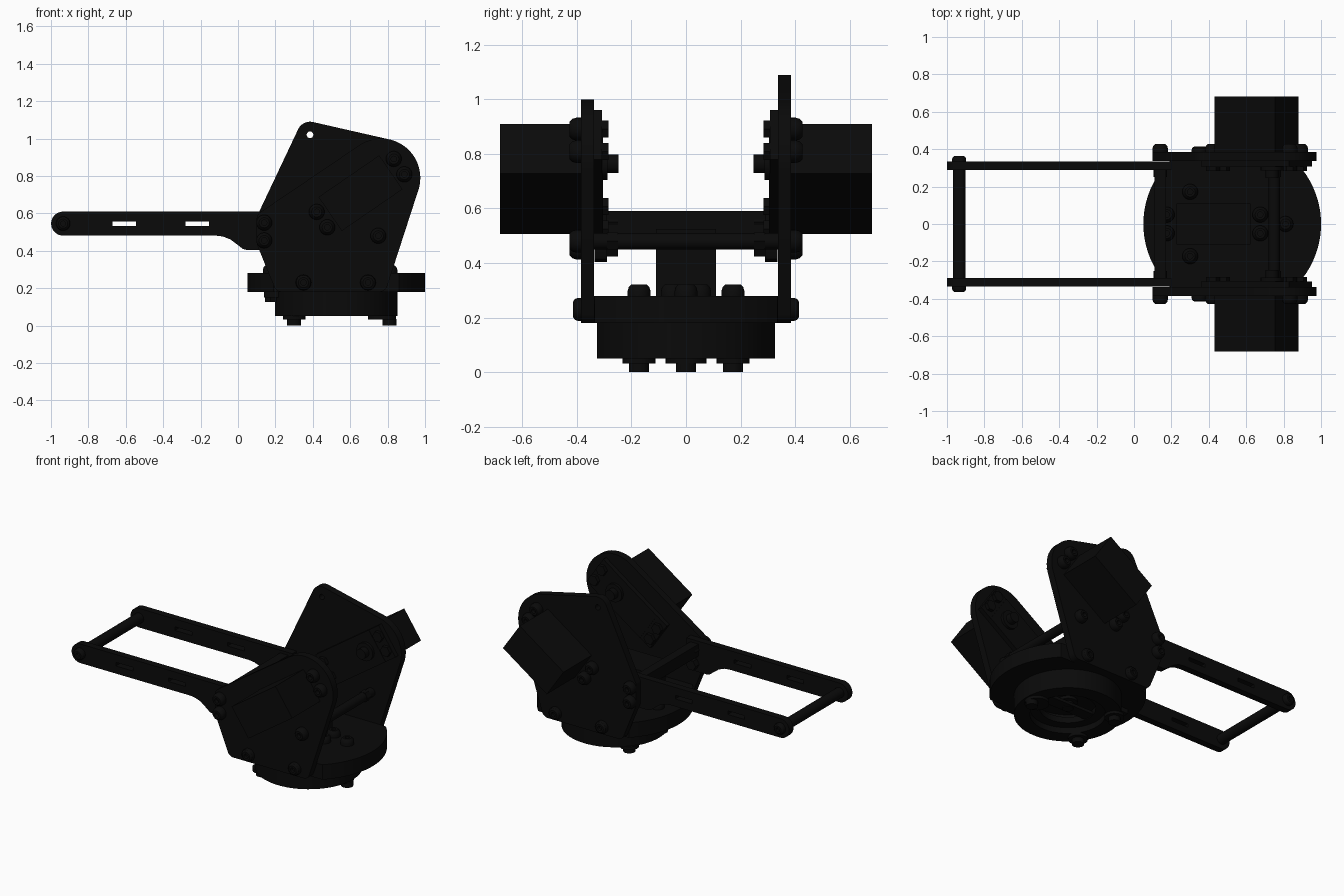
import bpy, bmesh, math
from mathutils import Vector, Matrix
from mathutils.geometry import convex_hull_2d

if "Cube" in bpy.data.objects:
    bpy.data.objects.remove(bpy.data.objects["Cube"])

black = bpy.data.materials.new("black")
black.diffuse_color = (0.003, 0.003, 0.003, 1)
black.use_nodes = True
black.node_tree.nodes["Principled BSDF"].inputs["Base Color"].default_value = black.diffuse_color


def finish(name, me, mat):
    me.transform(mat)
    me.materials.append(black)
    ob = bpy.data.objects.new(name, me)
    bpy.context.collection.objects.link(ob)
    bpy.ops.object.select_all(action='DESELECT')
    ob.select_set(True)
    bpy.context.view_layer.objects.active = ob
    bpy.ops.object.shade_smooth_by_angle(angle=math.radians(30))
    return ob


def frame(origin, u, w):
    # local x runs along u and local z along w
    u, w = Vector(u).normalized(), Vector(w).normalized()
    return Matrix.Translation(origin) @ Matrix((u, w.cross(u), w)).transposed().to_4x4()


def lathe(name, profile, origin, axis, seg=24, closed=False):
    bm = bmesh.new()
    vs = [bm.verts.new((r, 0, z)) for r, z in profile]
    es = [bm.edges.new(p) for p in zip(vs, vs[1:] + vs[:1] if closed else vs[1:])]
    bmesh.ops.spin(bm, geom=vs + es, axis=(0, 0, 1), cent=(0, 0, 0),
                   angle=math.tau, steps=seg, use_duplicate=False)
    bmesh.ops.remove_doubles(bm, verts=bm.verts[:], dist=1e-5)
    bmesh.ops.recalc_face_normals(bm, faces=bm.faces[:])
    me = bpy.data.meshes.new(name)
    bm.to_mesh(me)
    bm.free()
    return finish(name, me, Matrix.Translation(origin) @ Vector((0, 0, 1)).rotation_difference(Vector(axis)).to_matrix().to_4x4())


def rod(name, r, length, origin, axis, seg=24):
    return lathe(name, [(0, 0), (r, 0), (r, length), (0, length)], origin, axis, seg)


def screw(name, origin, axis, r=0.042, h=0.042):
    lathe(name, [(0, h * .4), (r * .35, h * .4), (r * .35, h), (r * .65, h),
                 (r * .9, h * .75), (r, h * .4), (r, 0), (0, 0)], origin, axis)


def box(name, lo, hi, mat=Matrix()):
    bm = bmesh.new()
    bmesh.ops.create_cube(bm, size=1)
    lo, hi = Vector(lo), Vector(hi)
    for v in bm.verts:
        v.co = (lo + hi) / 2 + v.co * (hi - lo)
    me = bpy.data.meshes.new(name)
    bm.to_mesh(me)
    bm.free()
    return finish(name, me, mat)


def sheet(name, loops, thick, mat):
    # flat filled outline with holes, thickened both ways
    cu = bpy.data.curves.new(name, 'CURVE')
    cu.dimensions, cu.fill_mode, cu.extrude = '2D', 'BOTH', thick / 2
    for pts in loops:
        sp = cu.splines.new('POLY')
        sp.points.add(len(pts) - 1)
        for p, (x, y) in zip(sp.points, pts):
            p.co = (x, y, 0, 1)
        sp.use_cyclic_u = True
    tmp = bpy.data.objects.new(name + "_outline", cu)
    bpy.context.collection.objects.link(tmp)
    bpy.context.view_layer.update()
    me = bpy.data.meshes.new_from_object(tmp)
    bpy.data.objects.remove(tmp)
    bm = bmesh.new()
    bm.from_mesh(me)
    bmesh.ops.remove_doubles(bm, verts=bm.verts[:], dist=1e-5)
    bmesh.ops.recalc_face_normals(bm, faces=bm.faces[:])
    bm.to_mesh(me)
    bm.free()
    return finish(name, me, mat)


def arc(x, y, r, a0=0, a1=360, n=48):
    return [(x + r * math.cos(math.radians(a0 + (a1 - a0) * i / n)),
             y + r * math.sin(math.radians(a0 + (a1 - a0) * i / n))) for i in range(n)]


def rect(x0, y0, x1, y1):
    return [(x0, y0), (x1, y0), (x1, y1), (x0, y1)]


def hull(circles):
    pts = [p for c in circles for p in arc(*c)]
    return [pts[i] for i in convex_hull_2d(pts)]


def upright(y):
    return Matrix.Translation((0, y, 0)) @ Matrix.Rotation(math.pi / 2, 4, 'X')


def servo(name, mat):
    # body, case step, mounting flange and output shaft
    box(name + "_body", (-.197, -.11, -.345), (.197, .11, .032), mat)
    for s in (-1, 1):
        box(name + "_flange", (s * .19, -.11, 0), (s * .285, .11, .03), mat)
    axis = mat.to_3x3() @ Vector((0, 0, 1))
    rod(name + "_collar", .06, .02, mat @ Vector((.1, 0, .03)), axis)
    rod(name + "_shaft", .034, .06, mat @ Vector((.1, 0, .03)), axis)
    for u in (-.25, .25):
        for v in (-.05, .05):
            screw(name + "_screw", mat @ Vector((u, v, -FLANGE[name])), -axis)
            rod(name + "_nut", .036, .025, mat @ Vector((u, v, .028)), axis, 6)


FLANGE = {"left_motor": .048, "right_motor": .048, "base_motor": .1}
CX = .525

# base: trimmed disc, hollow bearing drum, bolts and turning horn
sheet("base_disc", [[(x, max(-.337, min(.337, y))) for x, y in arc(CX, 0, .475, n=96)]],
      .1, Matrix.Translation((0, 0, .23)))
lathe("base_drum", [(.23, .05), (.327, .05), (.327, .185), (.23, .185)], (CX, 0, 0), (0, 0, 1), 64, True)
lathe("drum_inner_ring", [(.17, .09), (.232, .09), (.232, .13), (.17, .13)], (CX, 0, 0), (0, 0, 1), 64, True)
box("drum_cross_bar", (CX - .2, -.04, .095), (CX + .2, .04, .115))
for x, y in ((.3, .172), (.3, -.172), (.81, 0)):
    screw("base_bolt_head", (x, y, .28), (0, 0, 1))
    rod("base_washer", .06 if y else .075, .022, (x - (0 if y else .04), y, .032), (0, 0, 1))
    rod("base_nut", .037, .034, (x, y, 0), (0, 0, 1))
servo("base_motor", frame((.425, 0, .18), (1, 0, 0), (0, 0, -1)))

# side plates: the back one carries an extra upper corner with a hole
low = [(.14, .572, .04), (.14, .445, .04), (.235, .225, .045), (.755, .225, .045), (.765, .79, .21)]
sheet("front_side_plate", [hull(low)], .048, upright(-.361))
sheet("back_side_plate", [hull(low + [(.385, 1.02, .07)]), arc(.385, 1.02, .018, n=24)], .048, upright(.361))

# arm outline
arm = arc(-.935, .545, .064, 90, 270, 24) + [
    (-.935, .481), (-.12, .481), (-.08, .476), (-.04, .46), (0, .43), (.025, .41), (.05, .403),
    (.16, .403), (.19, .415), (.2, .44), (.2, .609)]
slots = [rect(-.67, .532, -.545, .556), rect(-.28, .532, -.155, .556)]

for side, s in (("front", -1), ("back", 1)):
    out = (0, s, 0)
    servo("left_motor" if s < 0 else "right_motor",
          frame((.655, s * .337, .708), (.824, 0, .566), (0, -s, 0)))
    sheet(side + "_arm", [arm] + slots, .046, upright(s * .312))
    screw(side + "_arm_end_screw", (-.935, s * .334, .545), out, .038, .03)
    for x, z in ((.14, .55), (.14, .455), (.75, .48)):
        screw(side + "_frame_screw", (x, s * .385, z), out)
        rod(side + "_frame_nut", .036, .04, (x, s * .29, z), (0, -s, 0), 6)
    for x in (.35, .695):
        screw(side + "_base_screw", (x, s * .385, .23), out, .042, .03)

# cross members between the plates and at the arm tips
rod("arm_end_bar", .034, .6, (-.935, -.3, .545), (0, 1, 0))
box("rear_cross_plate", (.11, -.3, .51), (.17, .3, .59))
rod("front_spacer", .03, .68, (.75, -.34, .48), (0, 1, 0))
